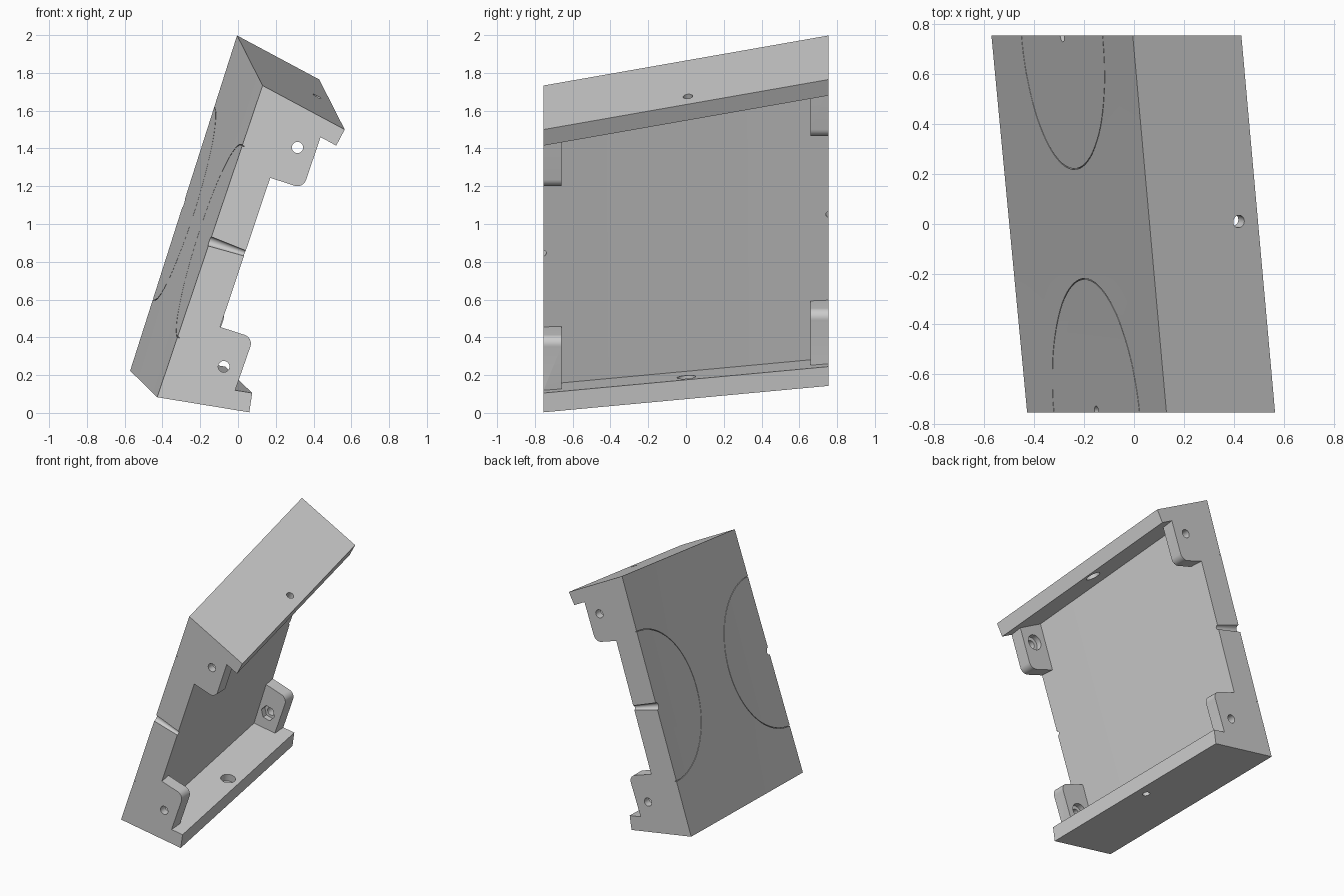
import bpy, bmesh, math
from mathutils import Vector as V

if "Cube" in bpy.data.objects:
    bpy.data.objects.remove(bpy.data.objects["Cube"])

Y = 0.755                                   # half depth
TOP, BOT = V((-0.135, 0.265)), V((-0.143, 0.14))   # front-to-back drift of upper / lower corners

# Front profile of the channel: (x, z, drift)
PROFILE = [(0.13, 1.733, TOP), (0.565, 1.50, TOP), (0.52, 1.415, TOP), (0.273, 1.549, TOP),
           (-0.197, 0.15, BOT), (0.075, 0.105, BOT), (0.06, 0.003, BOT), (-0.428, 0.083, BOT)]


def loft(name, sections):
    """Closed solid through equal-length rings of 3D points."""
    bm = bmesh.new()
    rings = [[bm.verts.new(p) for p in s] for s in sections]
    n = len(rings[0])
    for a, b in zip(rings, rings[1:]):
        for i in range(n):
            j = (i + 1) % n
            bm.faces.new((a[i], a[j], b[j], b[i]))
    bm.faces.new(rings[0])
    bm.faces.new(rings[-1])
    bmesh.ops.recalc_face_normals(bm, faces=bm.faces)
    me = bpy.data.meshes.new(name)
    bm.to_mesh(me)
    bm.free()
    ob = bpy.data.objects.new(name, me)
    bpy.context.collection.objects.link(ob)
    return ob


def rod(name, p, q, r1, r2=None, n=32):
    """Cylinder or cone from p to q."""
    p, q = V(p), V(q)
    d = (q - p).normalized()
    u = d.orthogonal().normalized()
    w = d.cross(u)
    ring = lambda c, r: [c + r * (u * math.cos(a) + w * math.sin(a))
                         for a in (2 * math.pi * i / n for i in range(n))]
    return loft(name, [ring(p, r1), ring(q, r2 or r1)])


def combine(target, other, op):
    m = target.modifiers.new(op, 'BOOLEAN')
    m.object, m.operation, m.solver = other, op, 'EXACT'
    bpy.context.view_layer.objects.active = target
    bpy.ops.object.modifier_apply(modifier=m.name)
    bpy.data.objects.remove(other)


def fillet(a, c, b, r, n=8):
    """Rounded corner c between a and b."""
    a, b, c = V(a), V(b), V(c)
    s, e = c + (a - c).normalized() * r, c + (b - c).normalized() * r
    pts = []
    o = s + e - c                            # right-angle corner centre
    for i in range(n + 1):
        t = math.pi / 2 * i / n
        pts.append(o + (s - o) * math.cos(t) + (e - o) * math.sin(t))
    return pts


# Channel body: plate with two flanges, slightly twisted from front to back
N = 8
body = loft("channel_bracket", [
    [(x + d.x * k / N, -Y + 2 * Y * k / N, z + d.y * k / N) for x, z, d in PROFILE]
    for k in range(N + 1)])

# Corner tabs: (outline, drift, hole)
top_a, top_c, top_b = (0.437, 1.46), (0.345, 1.187), (0.17, 1.245)
bot_a, bot_c, bot_b = (-0.095, 0.455), (0.082, 0.398), (-0.015, 0.12)
TABS = [
    ([top_a, *fillet(top_a, top_c, top_b, 0.05), top_b, (0.13, 1.26), (0.23, 1.58), (0.45, 1.495)],
     TOP, (0.315, 1.405)),
    ([bot_a, *fillet(bot_a, bot_c, bot_b, 0.05), bot_b, (-0.02, 0.08), (-0.23, 0.11), (-0.135, 0.468)],
     BOT, (-0.075, 0.245))]
for side in (-1, 1):
    for outline, drift, _ in TABS:
        pts = [V(p) + (drift if side > 0 else V((0, 0))) for p in outline]
        combine(body, loft("tab", [[(p.x, side * y, p.y) for p in pts] for y in (0.66, Y)]), 'UNION')

# Tab bolt holes with pockets on the inner side (hexagonal at the back)
for side in (-1, 1):
    for _, drift, h in TABS:
        h = V(h) + (drift if side > 0 else V((0, 0)))
        P = lambda y: (h.x, side * y, h.y)
        combine(body, rod("bolt_hole", P(0.6), P(0.8), 0.03), 'DIFFERENCE')
        combine(body, rod("pocket", P(0.63), P(0.70), 0.055, n=6 if side > 0 else 32), 'DIFFERENCE')


def corner(i, t=0.5):
    x, z, d = PROFILE[i]
    return V((x + d.x * t, -Y + 2 * Y * t, z + d.y * t))


# Flange holes, counterbored from inside
for root, tip in ((0, 1), (7, 6)):
    c = corner(root).lerp(corner(tip), 0.82) + V((0, 0.01, 0))
    nrm = (corner(tip) - corner(root)).cross(corner(root, 1) - corner(root, 0)).normalized()
    if nrm.dot(c - V((0, 0, 1))) < 0:
        nrm = -nrm
    combine(body, rod("flange_hole", c + nrm * 0.05, c - nrm * 0.15, 0.025), 'DIFFERENCE')
    combine(body, rod("counterbore", c - nrm * 0.05, c - nrm * 0.13, 0.05), 'DIFFERENCE')

# Tapered half-round notch and fine arc groove at the middle of each plate end
for t in (0, 1):
    lo, hi = corner(7, t), corner(0, t)
    mid, along = (lo + hi) / 2, (hi - lo).normalized()
    inward = V((along.z, 0, -along.x))
    combine(body, rod("notch", mid - inward * 0.02, mid + inward * 0.22, 0.027, 0.014), 'DIFFERENCE')
    across = (corner(7, 1) - corner(7, 0)).lerp(corner(0, 1) - corner(0, 0), 0.5) / (2 * Y)
    across *= 1 - 2 * t
    rings = []
    for i in range(49):
        a = math.pi * (i / 48 * 1.04 - 0.02)
        d = along * math.cos(a) + across * math.sin(a)
        rings.append([mid + d * r + inward * h for r, h in
                      ((0.533, -0.03), (0.537, -0.03), (0.537, 0.012), (0.533, 0.012))])
    combine(body, loft("arc_groove", rings), 'DIFFERENCE')

# Smooth fillets and holes, crisp edges
bpy.ops.object.select_all(action='DESELECT')
body.select_set(True)
bpy.context.view_layer.objects.active = body
bpy.ops.object.shade_smooth_by_angle(angle=math.radians(25))
